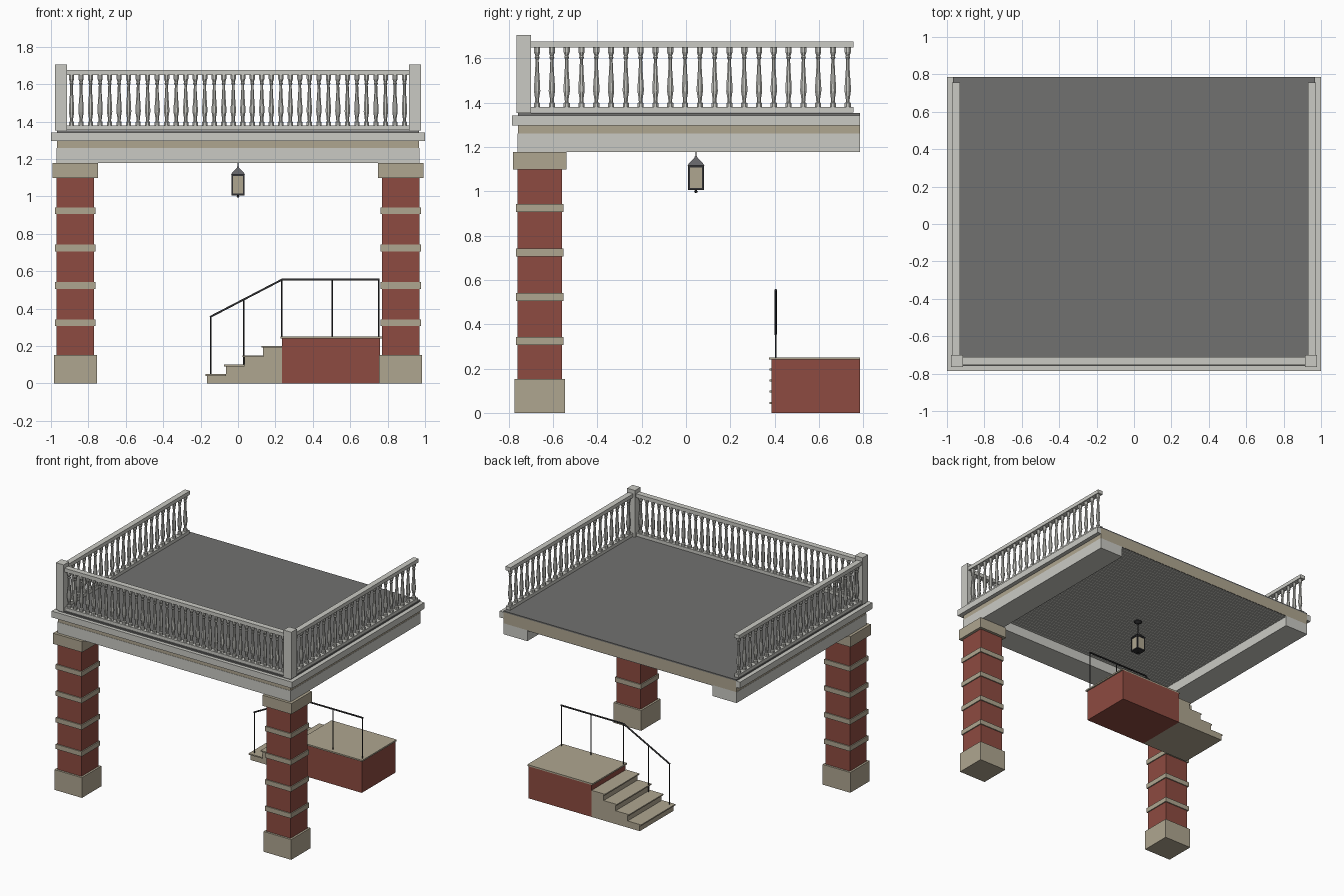
import bpy
from mathutils import Vector

cube = bpy.data.objects.get("Cube")
if cube:
    bpy.data.objects.remove(cube, do_unlink=True)


def material(name, rgb):
    m = bpy.data.materials.new(name)
    m.use_nodes = True
    m.diffuse_color = (*rgb, 1)
    m.node_tree.nodes["Principled BSDF"].inputs["Base Color"].default_value = (*rgb, 1)
    return m


BRICK = material("red brick", (0.27, 0.07, 0.052))
STONE = material("tan stone", (0.43, 0.38, 0.28))
WHITE = material("pale grey paint", (0.59, 0.59, 0.55))
DECK = material("dark grey deck", (0.165, 0.165, 0.16))
IRON = material("black iron", (0.03, 0.03, 0.032))
ROOF = material("lantern grey", (0.13, 0.13, 0.14))


def mesh_object(name, verts, faces, mat):
    me = bpy.data.meshes.new(name)
    me.from_pydata(verts, [], faces)
    me.materials.append(mat)
    ob = bpy.data.objects.new(name, me)
    bpy.context.collection.objects.link(ob)
    return ob


def box(name, xs, ys, zs, mat):
    """Box from its x, y and z ranges."""
    x, y, z = sorted(xs), sorted(ys), sorted(zs)
    verts = [(a, b, c) for a in x for b in y for c in z]
    faces = [(0, 1, 3, 2), (4, 6, 7, 5), (0, 4, 5, 1),
             (2, 3, 7, 6), (0, 2, 6, 4), (1, 5, 7, 3)]
    return mesh_object(name, verts, faces, mat)


def bar(name, points, radius, mat):
    """Round bar along a path."""
    cu = bpy.data.curves.new(name, "CURVE")
    cu.dimensions = "3D"
    cu.bevel_depth = radius
    cu.bevel_resolution = 1
    cu.use_fill_caps = True
    sp = cu.splines.new("POLY")
    sp.points.add(len(points) - 1)
    for p, co in zip(sp.points, points):
        p.co = (*co, 1)
    cu.materials.append(mat)
    ob = bpy.data.objects.new(name, cu)
    bpy.context.collection.objects.link(ob)
    return ob


def lathe(name, profile, sides, mat):
    """Turned shape around z from (radius, height) pairs."""
    from math import cos, sin, tau
    verts = [(r * cos(tau * (i + .5) / sides), r * sin(tau * (i + .5) / sides), z)
             for r, z in profile for i in range(sides)]
    faces = [(k * sides + i, k * sides + (i + 1) % sides,
              (k + 1) * sides + (i + 1) % sides, (k + 1) * sides + i)
             for k in range(len(profile) - 1) for i in range(sides)]
    faces += [tuple(reversed(range(sides))),
              tuple(range((len(profile) - 1) * sides, len(profile) * sides))]
    return mesh_object(name, verts, faces, mat)


BACK = 0.785

# Brick columns with stone base, bands and capital
for side, s in (("left", 1), ("right", -1)):
    def block(part, grow, zs, mat):
        box(f"{side}_column_{part}", (s * (0.77 - grow), s * (0.97 + grow)),
            (-0.76 - grow, -0.56 + grow), zs, mat)
    block("shaft", 0, (0.15, 1.10), BRICK)
    block("base", 0.015, (0, 0.152), STONE)
    block("capital", 0.021, (1.098, 1.178), STONE)
    for i in range(4):
        z = 0.306 + 0.2 * i
        block(f"band_{i + 1}", 0.008, (z, z + 0.036), STONE)

# Beams under the deck, frieze and cornice
box("front_beam", (-0.97, 0.97), (-0.76, -0.56), (1.178, 1.26), WHITE)
box("frieze_slab", (-0.968, 0.968), (-0.758, BACK), (1.26, 1.343), STONE)
box("front_cornice", (-1, 1), (-BACK, -0.757), (1.296, 1.343), WHITE)
for side, s in (("left", 1), ("right", -1)):
    box(f"{side}_beam", (s * 0.77, s * 0.97), (-0.56, BACK), (1.178, 1.26), WHITE)
    box(f"{side}_cornice", (s * 0.967, s), (-0.757, BACK), (1.296, 1.343), WHITE)
box("deck", (-0.968, 0.968), (-0.758, BACK), (1.343, 1.353), DECK)

# Ceiling boards with narrow gaps
boards = 44
pitch = (BACK + 0.56) / boards
for i in range(boards):
    y = -0.56 + i * pitch
    box(f"ceiling_board_{i + 1}", (-0.77, 0.77), (y, y + pitch * 0.8), (1.252, 1.26), WHITE)
box("ceiling_backing", (-0.77, 0.77), (-0.56, BACK - 0.002), (1.257, 1.26), DECK)

# Balustrade: corner posts, rails and turned balusters
for side, s in (("left", 1), ("right", -1)):
    box(f"{side}_corner_post", (s * 0.914, s * 0.979), (-0.765, -0.70), (1.353, 1.705), WHITE)
    box(f"{side}_bottom_rail", (s * 0.932, s * 0.968), (-0.70, 0.757), (1.356, 1.38), WHITE)
    box(f"{side}_top_rail", (s * 0.93, s * 0.972), (-0.70, 0.757), (1.648, 1.676), WHITE)
box("front_bottom_rail", (-0.914, 0.914), (-0.751, -0.715), (1.356, 1.38), WHITE)
box("front_top_rail", (-0.914, 0.914), (-0.754, -0.712), (1.648, 1.676), WHITE)

profile = [(0.015, 1.38), (0.015, 1.398), (0.009, 1.402), (0.010, 1.42),
           (0.0155, 1.452), (0.015, 1.475), (0.010, 1.54), (0.0075, 1.595),
           (0.012, 1.603), (0.009, 1.612), (0.015, 1.628), (0.015, 1.648)]
baluster = lathe("baluster_1", profile, 8, WHITE)
spots = [(-0.89 + 1.78 * i / 35, -0.733) for i in range(36)]
spots += [(s * 0.95, -0.672 + 1.402 * i / 21) for s in (1, -1) for i in range(22)]
baluster.location = (*spots[0], 0)
for i, spot in enumerate(spots[1:]):
    copy = bpy.data.objects.new(f"baluster_{i + 2}", baluster.data)
    copy.location = (*spot, 0)
    bpy.context.collection.objects.link(copy)

# Brick landing with stone top
box("landing", (0.235, 0.76), (0.385, BACK), (0, 0.24), BRICK)
box("landing_top", (0.228, 0.77), (0.375, BACK), (0.24, 0.251), STONE)

# Steps with overhanging treads
for i in range(4):
    x, z = -0.165 + 0.1 * i, 0.05 * (i + 1)
    box(f"step_{i + 1}", (x, x + 0.1), (0.385, BACK), (0, z - 0.009), STONE)
    box(f"tread_{i + 1}", (x - 0.01, x + 0.1), (0.376, BACK), (z - 0.009, z), STONE)

# Iron handrail on the front side of the steps
RY = 0.405
bar("handrail", [(-0.15, RY, 0.355), (0.235, RY, 0.555), (0.757, RY, 0.555)], 0.006, IRON)
for i, (x, low, high) in enumerate([(-0.145, 0.05, 0.357), (0.03, 0.1, 0.448),
                                    (0.235, 0.25, 0.555), (0.505, 0.25, 0.555),
                                    (0.752, 0.25, 0.555)]):
    bar(f"handrail_post_{i + 1}", [(x, RY, low), (x, RY, high)], 0.004, IRON)

# Hanging lantern
LY, half = 0.045, 0.032
box("lantern_glass", (-half, half), (LY - half, LY + half), (1.014, 1.112), STONE)
for name, zs in (("bottom", (1.005, 1.015)), ("top", (1.108, 1.117))):
    box(f"lantern_{name}", (-0.036, 0.036), (LY - 0.036, LY + 0.036), zs, IRON)
for a in (-1, 1):
    for b in (-1, 1):
        x, y = a * half, LY + b * half
        box("lantern_corner", (x - 0.004, x + 0.004), (y - 0.004, y + 0.004),
            (1.01, 1.112), IRON)
roof = lathe("lantern_roof", [(0.056, 1.117), (0.010, 1.152), (0.006, 1.160)], 4, ROOF)
finial = lathe("lantern_finial", [(0.003, 0.993), (0.009, 0.998), (0.004, 1.006)], 8, IRON)
canopy = lathe("lantern_canopy", [(0.01, 1.235), (0.03, 1.245), (0.03, 1.253)], 12, IRON)
for part in (roof, finial, canopy):
    part.location = Vector((0, LY, 0))
bar("lantern_rod", [(0, LY, 1.155), (0, LY, 1.25)], 0.003, IRON)
